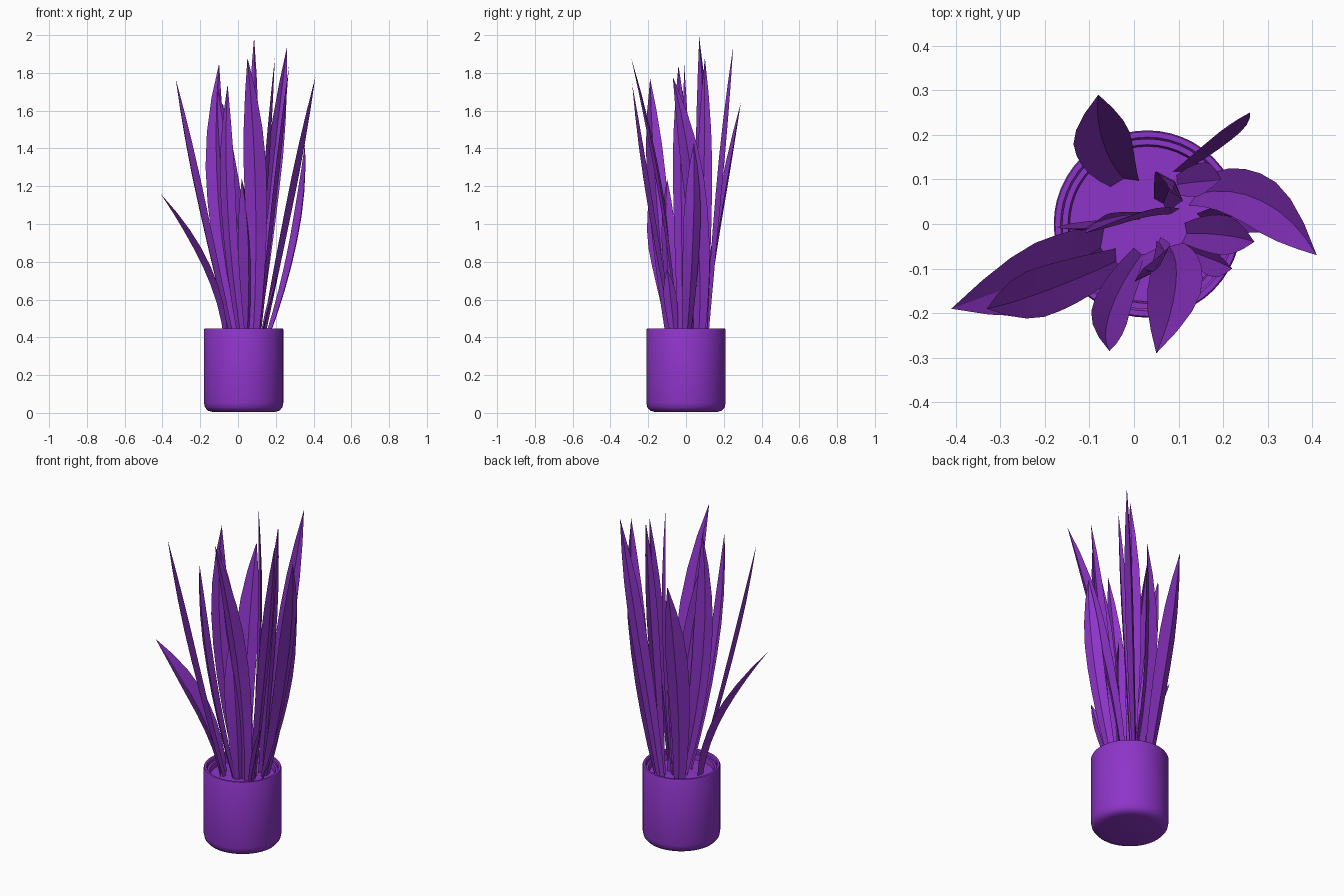
import bpy, bmesh, math
from mathutils import Vector

cube = bpy.data.objects.get("Cube")
if cube:
    bpy.data.objects.remove(cube)

purple = bpy.data.materials.new("purple")
purple.use_nodes = True
colour = (0.27, 0.035, 0.58, 1)
purple.diffuse_color = colour
purple.node_tree.nodes["Principled BSDF"].inputs["Base Color"].default_value = colour


def finish(bm, name, angle):
    mesh = bpy.data.meshes.new(name)
    bm.to_mesh(mesh)
    bm.free()
    mesh.materials.append(purple)
    obj = bpy.data.objects.new(name, mesh)
    bpy.context.collection.objects.link(obj)
    bpy.ops.object.select_all(action='DESELECT')
    obj.select_set(True)
    bpy.context.view_layer.objects.active = obj
    bpy.ops.object.shade_smooth_by_angle(angle=math.radians(angle))
    return obj


def lathe(name, profile, centre, sides=48):
    bm = bmesh.new()
    verts = [bm.verts.new((r, 0, z)) for r, z in profile]
    edges = [bm.edges.new(pair) for pair in zip(verts, verts[1:])]
    bmesh.ops.spin(bm, geom=verts + edges, cent=(0, 0, 0), axis=(0, 0, 1),
                   angle=math.tau, steps=sides, use_duplicate=False)
    bmesh.ops.remove_doubles(bm, verts=bm.verts, dist=0.0005)
    bmesh.ops.recalc_face_normals(bm, faces=bm.faces)
    obj = finish(bm, name, 35)
    obj.location = centre


def leaf(name, base, middle, tip, width, facing, rows=8):
    """Creased blade through three points; facing is the heading of its width."""
    base, middle, tip = Vector(base), Vector(middle), Vector(tip)
    t_mid = (middle.z - base.z) / (tip.z - base.z)
    # control point that makes the curve pass through the middle point
    control = (middle - base * (1 - t_mid) ** 2 - tip * t_mid ** 2) / (2 * t_mid * (1 - t_mid))
    across = Vector((math.cos(math.radians(facing)), math.sin(math.radians(facing)), 0))
    fold = Vector((-across.y, across.x, 0))
    if fold.dot(tip - base) < 0:
        fold.negate()
    bm = bmesh.new()
    previous = None
    for i in range(rows):
        t = i / rows
        point = base * (1 - t) ** 2 + control * 2 * t * (1 - t) + tip * t ** 2
        # narrow stalk, widest past half way, pointed end
        if t < 0.6:
            swell = 0.5 + 0.5 * math.sin(t / 0.6 * math.pi / 2)
        else:
            swell = 1 - ((t - 0.6) / 0.4) ** 1.8
        half = across * width * swell / 2
        crease = fold * width * swell * 0.18
        row = [bm.verts.new(p) for p in (point - half, point + crease, point + half)]
        if previous:
            for k in range(2):
                bm.faces.new((previous[k], previous[k + 1], row[k + 1], row[k]))
        previous = row
    end = bm.verts.new(tip)
    for k in range(2):
        bm.faces.new((previous[k], previous[k + 1], end))
    finish(bm, name, 20)


# Pot with rounded foot and stepped rim
pot_centre = (0.03, 0, 0)
lathe("pot", [(0, 0.005), (0.165, 0.005), (0.19, 0.012), (0.205, 0.03), (0.21, 0.055),
              (0.21, 0.44), (0.207, 0.447), (0.195, 0.447), (0.19, 0.44), (0.19, 0.425),
              (0.178, 0.425), (0.174, 0.4), (0.174, 0.37)], pot_centre)
lathe("soil", [(0, 0.395), (0.175, 0.395)], pot_centre)

# Leaves: base, middle, tip, width, heading of the width
ground = 0.39
leaves = {
    "left_front_leaf": ((-0.03, -0.08), (-0.2, -0.15, 1.15), (-0.33, -0.19, 1.77), 0.11, -68),
    "low_drooping_leaf": ((-0.06, -0.05), (-0.18, -0.11, 0.82), (-0.41, -0.19, 1.16), 0.16, 100),
    "side_leaf": ((0.01, 0.02), (-0.12, 0.005, 1.35), (-0.1, -0.01, 1.85), 0.11, 14),
    "leaning_inner_leaf": ((0.08, 0.03), (-0.02, 0.02, 1.1), (-0.11, -0.02, 1.73), 0.09, 12),
    "back_leaf": ((-0.02, 0.09), (-0.07, 0.18, 1.1), (-0.08, 0.29, 1.64), 0.13, 12),
    "back_corner_leaf": ((0.09, 0.11), (0.19, 0.185, 1.3), (0.26, 0.25, 1.94), 0.09, 20),
    "wide_arching_leaf": ((0.13, 0.07), (0.28, 0.05, 1.15), (0.41, -0.07, 1.78), 0.12, 74),
    "short_arching_leaf": ((0.15, 0), (0.3, 0.03, 0.95), (0.355, 0.04, 1.43), 0.1, 115),
    "front_leaf": ((0.08, -0.04), (0.09, -0.15, 1.3), (0.05, -0.29, 1.88), 0.12, -4),
    "front_inner_leaf": ((0.02, -0.06), (-0.055, -0.205, 1.2), (-0.055, -0.285, 1.74), 0.085, -20),
    "tall_centre_leaf": ((0.06, 0.04), (0.08, 0.085, 1.4), (0.085, 0.07, 1.99), 0.09, 132),
    "inner_back_leaf": ((0.09, 0.09), (0.15, 0.1, 1.3), (0.195, 0.1, 1.88), 0.08, 75),
    "inner_side_leaf": ((0.11, -0.02), (0.2, -0.025, 1.25), (0.27, -0.04, 1.84), 0.09, 82),
    "short_front_leaf": ((0.04, -0.05), (0.04, -0.09, 0.9), (0.02, -0.1, 1.24), 0.11, 45),
    "small_sprout": ((0.12, -0.06), (0.16, -0.08, 0.58), (0.22, -0.1, 0.76), 0.07, 98),
}
for name, (root, middle, tip, width, facing) in leaves.items():
    leaf(name, (*root, ground), middle, tip, width, facing)
